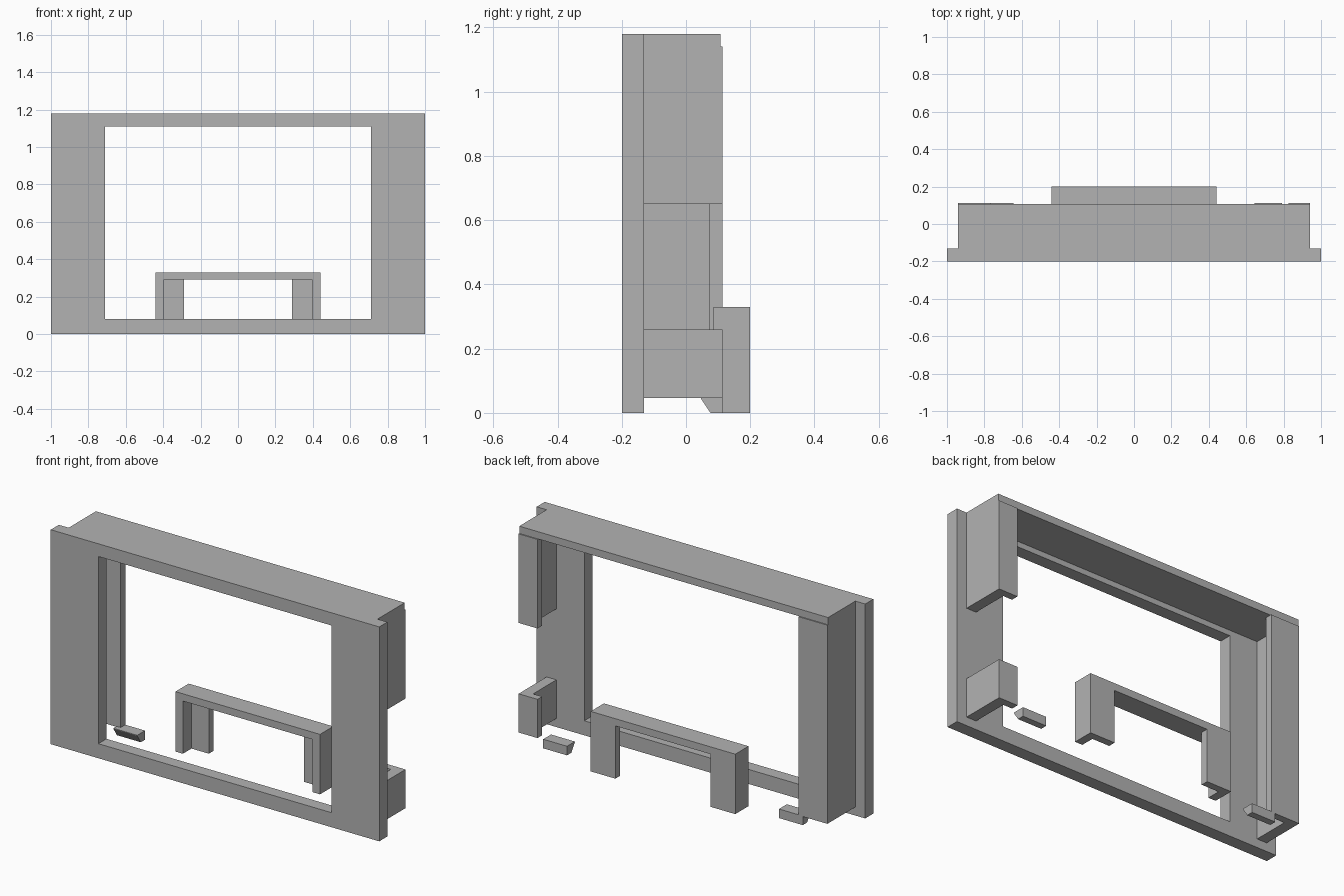
import bpy
import bmesh
from mathutils import Vector

cube = bpy.data.objects.get("Cube")
if cube:
    bpy.data.objects.remove(cube, do_unlink=True)

grey = bpy.data.materials.new("plain grey")
grey.use_nodes = True
grey.diffuse_color = (0.45, 0.45, 0.45, 1)
grey.node_tree.nodes["Principled BSDF"].inputs["Base Color"].default_value = grey.diffuse_color


def finish(name, bm):
    bmesh.ops.recalc_face_normals(bm, faces=bm.faces)
    mesh = bpy.data.meshes.new(name)
    bm.to_mesh(mesh)
    bm.free()
    mesh.materials.append(grey)
    obj = bpy.data.objects.new(name, mesh)
    bpy.context.collection.objects.link(obj)
    return obj


def prism(name, profile, axis, lo, hi):
    """Extrude a 2D profile along an axis; the profile uses the other two axes in order."""
    bm = bmesh.new()
    verts = []
    for point in profile:
        co = list(point)
        co.insert("xyz".index(axis), lo)
        verts.append(bm.verts.new(co))
    face = bm.faces.new(verts)
    step = Vector([hi - lo if a == axis else 0 for a in "xyz"])
    new = bmesh.ops.extrude_face_region(bm, geom=[face])["geom"]
    bmesh.ops.translate(bm, vec=step, verts=[v for v in new if isinstance(v, bmesh.types.BMVert)])
    return finish(name, bm)


def rect(x0, x1, z0, z1):
    return [(x0, z0), (x1, z0), (x1, z1), (x0, z1)]


def ring(name, outer, inner, y0, y1):
    """Rectangular frame with a rectangular opening."""
    bm = bmesh.new()
    loops = [[bm.verts.new((x, y, z)) for x, z in loop]
             for loop, y in ((outer, y0), (outer, y1), (inner, y1), (inner, y0))]
    for a, b in zip(loops, loops[1:] + loops[:1]):
        for i in range(4):
            j = (i + 1) % 4
            bm.faces.new((a[i], a[j], b[j], b[i]))
    return finish(name, bm)


def angle_profile(side, outer, inner, lip, front, back, thick=0.04):
    """L section: a side wall with a lip turned inward at the back."""
    pts = [(outer, front), (outer, back), (lip, back),
           (lip, back - thick), (inner, back - thick), (inner, front)]
    return [(side * x, y) for x, y in pts]


FRONT, BACK = -0.13, 0.113

# Front bezel
ring("front_bezel", rect(-1, 1, 0, 1.18), rect(-0.71, 0.71, 0.08, 1.11), -0.2, FRONT)

# Top panel of the housing
prism("top_panel", rect(-0.94, 0.94, FRONT, 0.107), "z", 1.14, 1.18)

# Side walls: whole on the right, split by a gap on the left
prism("right_wall", angle_profile(-1, 0.94, 0.88, 0.765, FRONT, BACK), "z", 0.047, 1.14)
left = angle_profile(1, 0.94, 0.88, 0.825, FRONT, BACK)
prism("left_wall_upper", left, "z", 0.65, 1.14)
prism("left_wall_lower", left, "z", 0.047, 0.26)

# Small bevelled catches at the lower back
catch = [(0.045, 0.047), (0.076, 0), (BACK, 0), (BACK, 0.05), (0.045, 0.05)]
for side, name in ((1, "left_catch"), (-1, "right_catch")):
    prism(name, catch, "x", *sorted((side * 0.645, side * 0.79)))

# Rear bracket: top bar on two angled legs
prism("bracket_top", rect(-0.44, 0.44, 0.085, 0.2), "z", 0.29, 0.33)
for side, name in ((1, "left_bracket_leg"), (-1, "right_bracket_leg")):
    prism(name, angle_profile(side, 0.44, 0.395, 0.29, 0.085, 0.2), "z", 0, 0.29)
